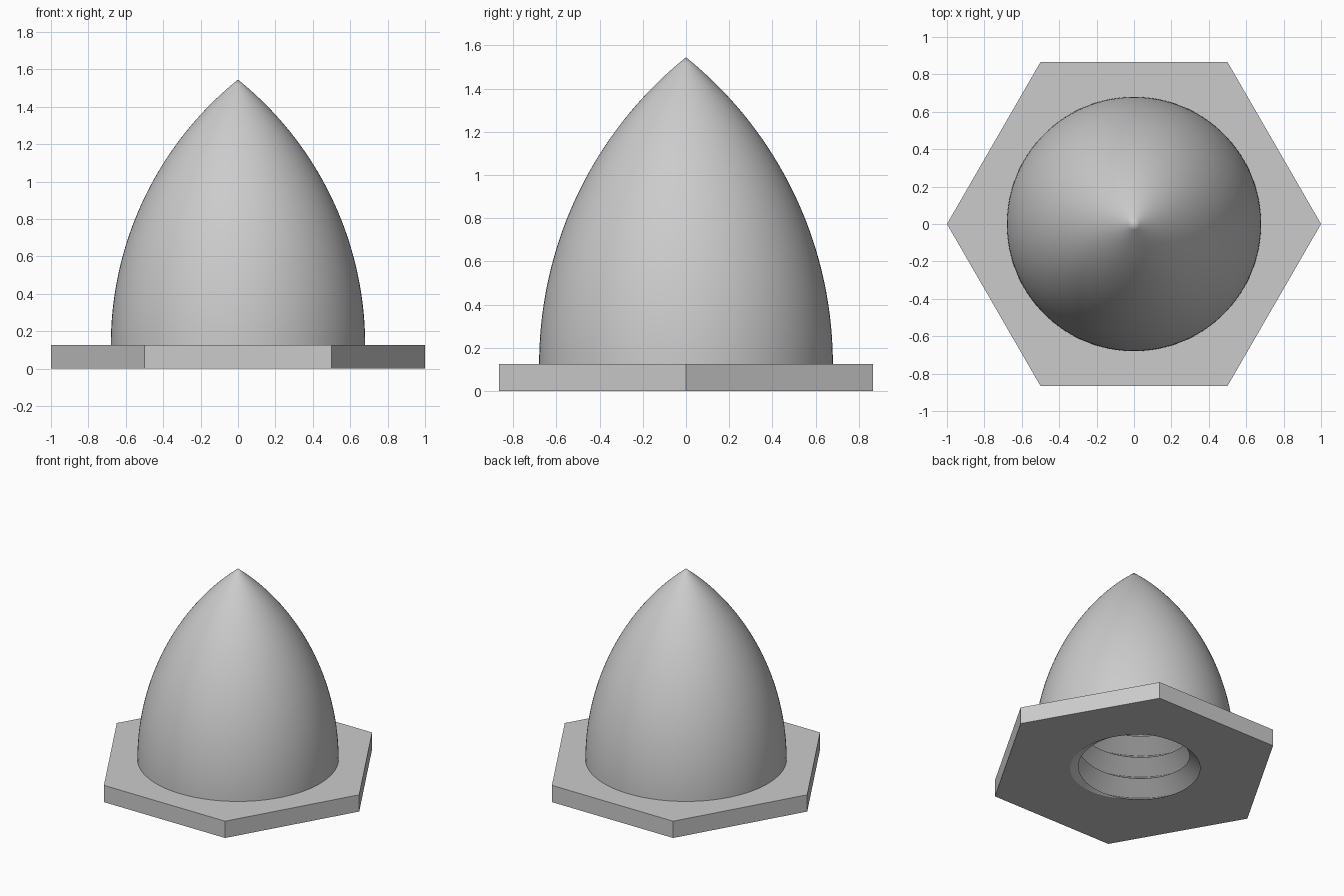
import bpy, bmesh, math
from math import pi, cos, sin, sqrt

if "Cube" in bpy.data.objects:
    bpy.data.objects.remove(bpy.data.objects["Cube"])

SEG = 128                                # round resolution
FLANGE_H, HEIGHT, DOME_R = 0.125, 1.545, 0.68
PITCH, TURNS, CREST_R, ROOT_R = 0.165, 5, 0.375, 0.5
START = math.radians(240)                # where the thread crest enters

grey = bpy.data.materials.new("plain_grey")
grey.use_nodes = True
grey.diffuse_color = (0.6, 0.6, 0.6, 1)
grey.node_tree.nodes["Principled BSDF"].inputs["Base Color"].default_value = grey.diffuse_color


def finish(bm, name):
    mesh = bpy.data.meshes.new(name)
    bm.to_mesh(mesh)
    bm.free()
    mesh.materials.append(grey)
    ob = bpy.data.objects.new(name, mesh)
    bpy.context.collection.objects.link(ob)
    bpy.ops.object.select_all(action='DESELECT')
    ob.select_set(True)
    bpy.context.view_layer.objects.active = ob
    bpy.ops.object.shade_smooth_by_angle(angle=math.radians(30))
    return ob


def loop(bm, points):
    vs = [bm.verts.new(p) for p in points]
    return [bm.edges.new((vs[i - 1], vs[i])) for i in range(len(vs))]


def polar(r, a, z):
    return (r * cos(a), r * sin(a), z)


def thread_radius(t, z):
    u = z / PITCH - t / (2 * pi)
    return CREST_R + 2 * (ROOT_R - CREST_R) * abs(u - round(u))


def thread_point(t, z):
    return polar(thread_radius(t, z), t + START, z)


turn = [2 * pi * i / SEG for i in range(SEG)]

# Hexagonal flange: side walls, then top and bottom faces with round openings
bm = bmesh.new()
openings = {0: [thread_point(t, 0) for t in turn],
            FLANGE_H: [polar(DOME_R, t, FLANGE_H) for t in turn]}
for z, opening in openings.items():
    edges = loop(bm, [polar(1, i * pi / 3, z) for i in range(6)]) + loop(bm, opening)
    made = bmesh.ops.triangle_fill(bm, edges=edges, use_beauty=True, use_dissolve=False)
    for f in made["geom"]:
        if isinstance(f, bmesh.types.BMFace):
            f.normal_update()
            if (f.normal.z > 0) != (z > 0):
                f.normal_flip()
for i in range(6):
    a, b = i * pi / 3, (i + 1) * pi / 3
    bm.faces.new([bm.verts.new(polar(1, *p)) for p in
                  ((a, 0), (b, 0), (b, FLANGE_H), (a, FLANGE_H))])
bmesh.ops.remove_doubles(bm, verts=bm.verts, dist=1e-5)
finish(bm, "hex_flange")

# Pointed dome: circular-arc profile, spun about z
bm = bmesh.new()
rise = HEIGHT - FLANGE_H
arc = (DOME_R ** 2 + rise ** 2) / (2 * DOME_R)
sweep = math.asin(rise / arc)
STEPS = 40
rings = []
for j in range(STEPS):
    a = sweep * j / STEPS
    r = arc * cos(a) - (arc - DOME_R)
    rings.append([bm.verts.new(polar(r, t, FLANGE_H + arc * sin(a))) for t in turn])
tip = bm.verts.new((0, 0, HEIGHT))
for i in range(SEG):
    for low, high in zip(rings, rings[1:]):
        bm.faces.new((low[i - 1], low[i], high[i], high[i - 1]))
    bm.faces.new((rings[-1][i - 1], rings[-1][i], tip))
finish(bm, "pointed_dome")

# Threaded blind bore: helical crest and root lines clipped to the bore depth
bm = bmesh.new()
depth = PITCH * TURNS
columns = []
for i in range(SEG + 1):
    t = 2 * pi * i / SEG
    heights = [PITCH * (t / (2 * pi) + k / 2) for k in range(-2, 2 * TURNS + 1)]
    columns.append([bm.verts.new(thread_point(t, min(max(z, 0), depth))) for z in heights])
for left, right in zip(columns, columns[1:]):
    for k in range(len(left) - 1):
        bm.faces.new((left[k], left[k + 1], right[k + 1], right[k]))
bm.faces.new([bm.verts.new(thread_point(t, depth)) for t in reversed(turn)])
bmesh.ops.remove_doubles(bm, verts=bm.verts, dist=1e-5)
bm.normal_update()
finish(bm, "threaded_bore")
